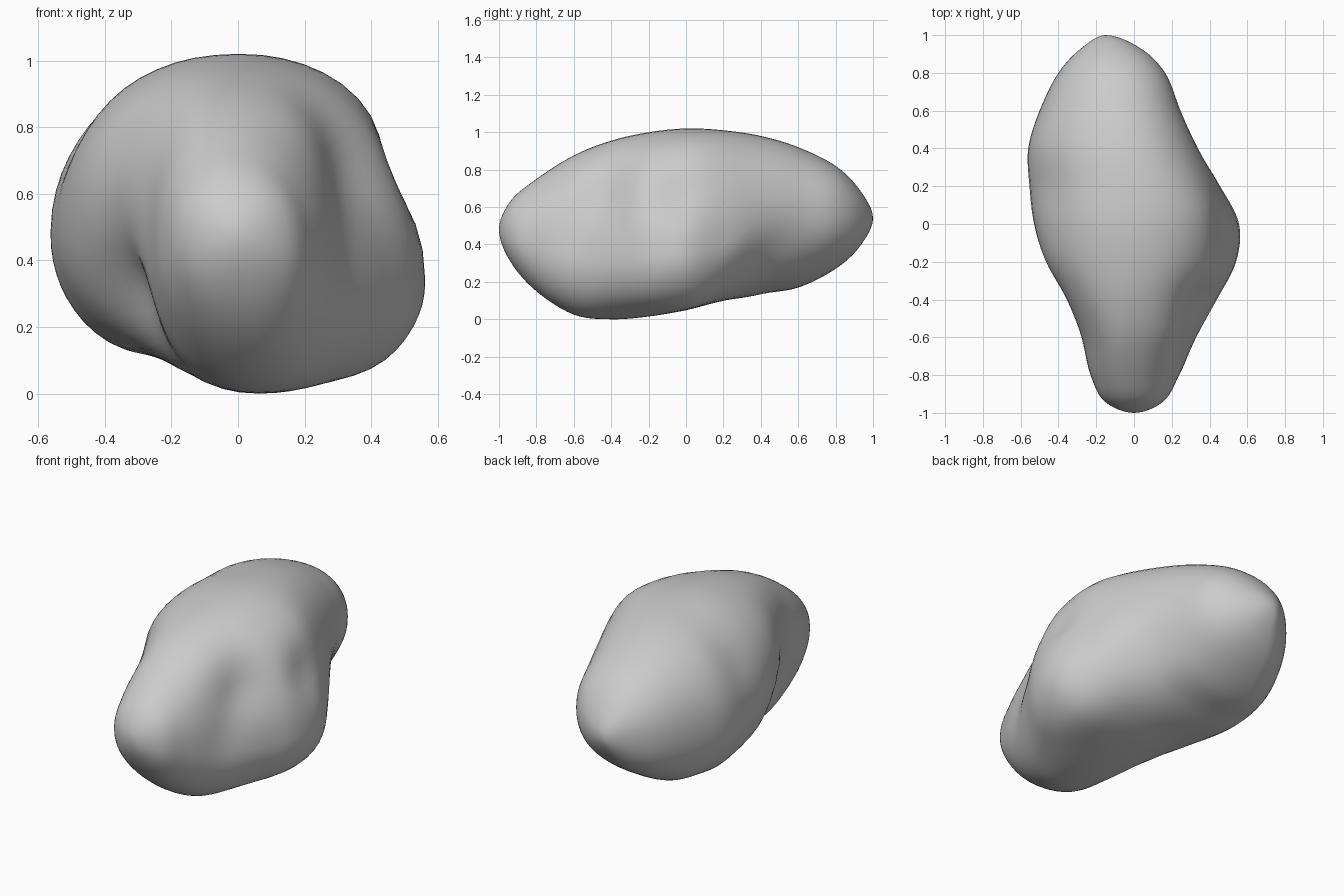
import bpy, bmesh, math
from mathutils import Vector

if "Cube" in bpy.data.objects:
    bpy.data.objects.remove(bpy.data.objects["Cube"])

# Sections along the length: y, then left (x,z), right (x,z), bottom (x,z), top (x,z)
FRONT_TIP = (-1.0, 0, .48, 0, .48, 0, .48, 0, .48)
BACK_TIP = (1.0, -.15, .54, -.15, .54, -.15, .54, -.15, .54)
SECTIONS = [
    FRONT_TIP,
    (-.94, -.155, .48, .155, .45, .01, .31, -.01, .63),
    (-.80, -.23, .46, .24, .40, .04, .15, -.03, .75),
    (-.60, -.28, .48, .335, .34, .06, .025, -.04, .875),
    (-.40, -.36, .57, .44, .33, .06, .00, -.02, .955),
    (-.20, -.47, .56, .54, .34, .07, .015, .00, 1.00),
    (.00, -.53, .52, .555, .35, .06, .05, .00, 1.02),
    (.20, -.555, .50, .455, .40, -.06, .10, .00, 1.01),
    (.40, -.56, .48, .345, .52, -.22, .14, -.04, .98),
    (.60, -.50, .48, .25, .57, -.26, .17, -.08, .92),
    (.80, -.40, .50, .165, .57, -.22, .27, -.10, .82),
    (.93, -.28, .53, .035, .55, -.17, .39, -.13, .69),
    BACK_TIP,
]
# Soft hollows (depth > 0) and swellings (depth < 0): centre, radius, depth
DENTS = [
    ((.30, -.42, .66), .18, .06),
    ((.30, -.56, .44), .13, .015),
    ((-.34, -.30, .28), .19, .085),
    ((.32, .50, .36), .18, .025),
    ((.49, -.04, .66), .15, .05),
    ((.36, .08, .14), .17, -.035),
    ((.40, -.15, .10), .15, -.015),
    ((-.36, .25, .17), .17, -.025),
    ((-.47, .20, .76), .18, .018),
    ((.16, -.52, .74), .14, -.025),
    ((.31, .14, .88), .18, -.015),
]
RING, STEPS, FULLNESS = 56, 6, .93


def mirrored(tip, near):
    # phantom section past the tip gives a rounded end
    return (near[0],) + tuple(2 * t - n for t, n in zip(tip[1:], near[1:]))


def catmull(a, b, c, d, t):
    return [.5 * (2 * q + (r - p) * t + (2 * p - 5 * q + 4 * r - s) * t * t
                  + (3 * q - p - 3 * r + s) * t ** 3) for p, q, r, s in zip(a, b, c, d)]


def section_point(sec, ang):
    # rounded quarters joining the four extreme points
    y, xl, zl, xr, zr, xb, zb, xt, zt = sec
    c, s = math.cos(ang), math.sin(ang)
    side_x, side_z = (xr, zr) if c >= 0 else (xl, zl)
    end_x, end_z = (xt, zt) if s >= 0 else (xb, zb)
    u, v = abs(c) ** FULLNESS, abs(s) ** FULLNESS
    p = Vector((end_x + (side_x - end_x) * u, y, side_z + (end_z - side_z) * v))
    mid = Vector(((xl + xr) / 2, y * .8, (zb + zt) / 2))
    inward = (mid - p).normalized()
    push = sum(d * math.exp(-((p - Vector(o)).length / r) ** 2) for o, r, d in DENTS)
    return p + inward * push


# Interpolate the sections smoothly along the length
padded = [mirrored(FRONT_TIP, SECTIONS[1])] + SECTIONS + [mirrored(BACK_TIP, SECTIONS[-2])]
dense = [catmull(*padded[i:i + 4], k / STEPS)
         for i in range(len(SECTIONS) - 1) for k in range(STEPS)][1:]

# Skin the boulder
bm = bmesh.new()
rings = [[bm.verts.new(section_point(s, 2 * math.pi * j / RING)) for j in range(RING)] for s in dense]
tips = [bm.verts.new((t[1], t[0], t[2])) for t in (FRONT_TIP, BACK_TIP)]
for j in range(RING):
    k = (j + 1) % RING
    for a, b in zip(rings, rings[1:]):
        bm.faces.new((a[j], a[k], b[k], b[j]))
    bm.faces.new((tips[0], rings[0][k], rings[0][j]))
    bm.faces.new((tips[1], rings[-1][j], rings[-1][k]))
bmesh.ops.recalc_face_normals(bm, faces=bm.faces)
for f in bm.faces:
    f.smooth = True
mesh = bpy.data.meshes.new("boulder")
bm.to_mesh(mesh)
bm.free()
boulder = bpy.data.objects.new("boulder", mesh)
bpy.context.collection.objects.link(boulder)
